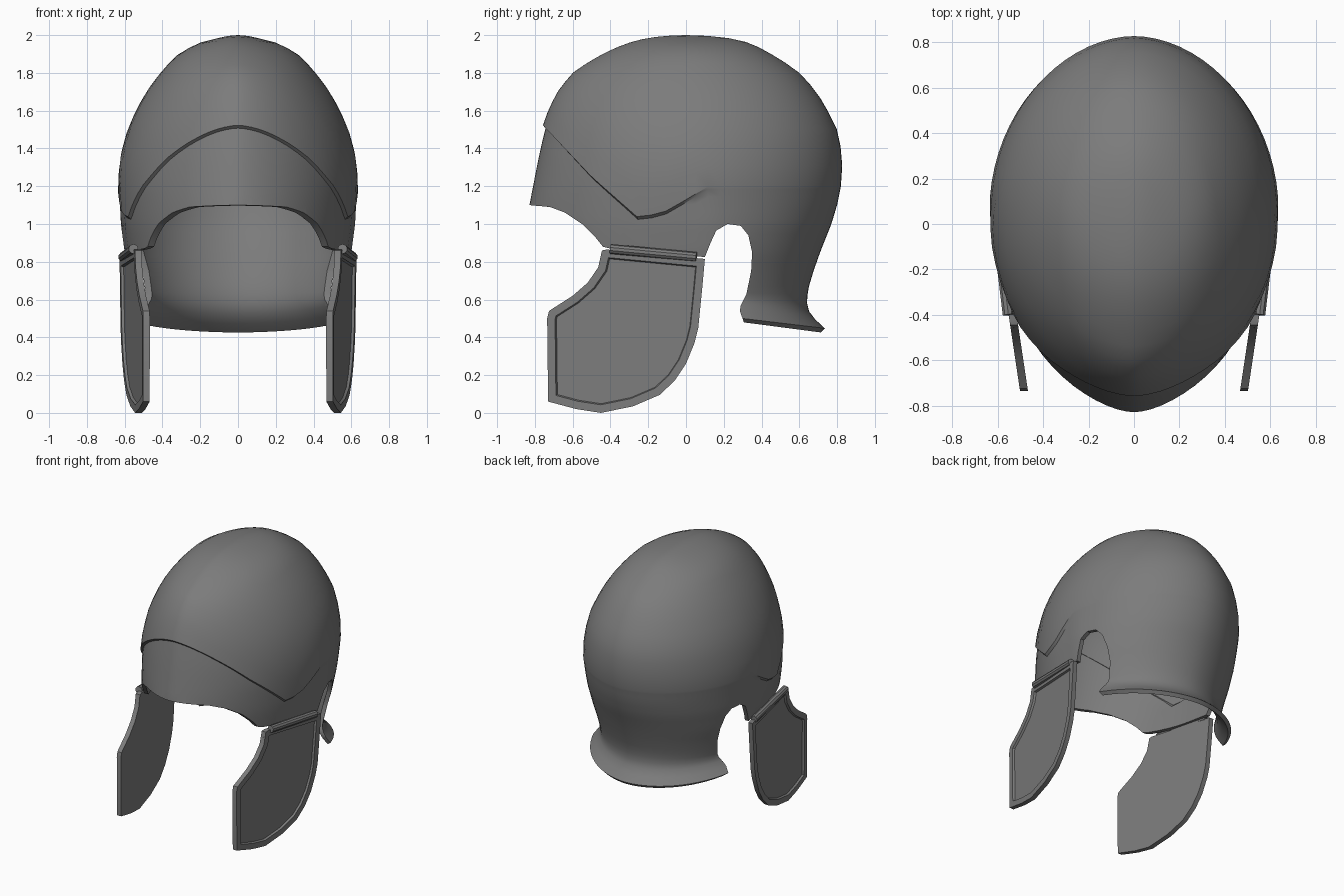
import bpy, bmesh, math
from mathutils import Vector

if "Cube" in bpy.data.objects:
    bpy.data.objects.remove(bpy.data.objects["Cube"])

steel = bpy.data.materials.new("dark steel")
steel.diffuse_color = (0.2, 0.2, 0.2, 1)
steel.use_nodes = True
steel.node_tree.nodes["Principled BSDF"].inputs["Base Color"].default_value = steel.diffuse_color


def interp(table, v, col=1):
    if v <= table[0][0]:
        return table[0][col]
    for a, b in zip(table, table[1:]):
        if v <= b[0]:
            return a[col] + (b[col] - a[col]) * (v - a[0]) / (b[0] - a[0])
    return table[-1][col]


def make(name, bm):
    me = bpy.data.meshes.new(name)
    bm.to_mesh(me)
    bm.free()
    ob = bpy.data.objects.new(name, me)
    bpy.context.collection.objects.link(ob)
    me.materials.append(steel)
    return ob


def select(ob):
    bpy.ops.object.select_all(action='DESELECT')
    ob.select_set(True)
    bpy.context.view_layer.objects.active = ob


def apply_all(ob):
    select(ob)
    for m in list(ob.modifiers):
        bpy.ops.object.modifier_apply(modifier=m.name)


def prism(pts, xfun, depth):
    """Side-view outline (y, z) extruded inwards along x."""
    bm = bmesh.new()
    outer = [bm.verts.new((xfun(y), y, z)) for y, z in pts]
    inner = [bm.verts.new((xfun(y) - depth, y, z)) for y, z in pts]
    face = bm.faces.new(outer)
    bm.faces.new(inner[::-1])
    n = len(pts)
    for i in range(n):
        j = (i + 1) % n
        bm.faces.new((outer[i], inner[i], inner[j], outer[j]))
    bmesh.ops.recalc_face_normals(bm, faces=bm.faces)
    return bm, face


# Horizontal sections: height, front y, back y, half width
SEC = [(2.0, 0, 0, 0), (1.985, -.20, .22, .10), (1.96, -.30, .33, .20),
       (1.9, -.44, .45, .315), (1.8, -.60, .60, .41), (1.7, -.68, .69, .485),
       (1.6, -.73, .75, .54), (1.5, -.765, .80, .585), (1.35, -.80, .83, .625),
       (1.2, -.83, .82, .637), (1.1, -.85, .80, .63), (1.0, -.86, .77, .625),
       (.85, -.86, .71, .605), (.75, -.86, .675, .58), (.65, -.86, .645, .56),
       (.58, -.86, .64, .55), (.54, -.86, .655, .56), (.51, -.86, .685, .58),
       (.47, -.86, .735, .61)]
SEC = [(math.sqrt(2 - z), f, b, w) for z, f, b, w in SEC]
# Brow ridge height as seen from the side
RIDGE = [(-.76, 1.525), (-.5, 1.25), (-.25, 1.03), (-.1, 1.07), (.12, 1.2)]


def point(t, z, scale=1.0):
    d = math.sqrt(max(0, 2 - z))
    f, b, w = (interp(SEC, d, k) for k in (1, 2, 3))
    c = .05 * w / .635
    s, co = math.sin(t), math.cos(t)
    x = math.copysign(abs(s) ** (1.2 if co > 0 else 1.06), s) * w
    y = c + (f - c) * co if co > 0 else c - (b - c) * co
    dip = min(1, max(0, (.65 - z) / .1))          # neck rim slopes down backwards
    return Vector((x * scale, y * scale, z + dip * (.55 - y) * .12))


# Helmet shell: dome rows, stepped brow ridge, band and neck rows
N, DOME, LOW = 72, 14, 18
bm = bmesh.new()
top = bm.verts.new((0, 0, 2))
cols = []
for i in range(N):
    t = 2 * math.pi * i / N
    zr = 1.2
    for _ in range(12):
        zr = interp(RIDGE, point(t, zr).y)
    fade = min(1, max(0, (.14 - point(t, zr).y) / .14))
    scale = 1 - .025 * fade
    col = [point(t, 2 - (2 - zr) * (k / DOME) ** 2) for k in range(1, DOME + 1)]
    z0 = zr - .015
    col += [point(t, z0 + (.47 - z0) * k / LOW, scale) for k in range(LOW + 1)]
    cols.append([bm.verts.new(p) for p in col])
for i in range(N):
    a, b = cols[i], cols[(i + 1) % N]
    bm.faces.new((top, a[0], b[0]))
    for k in range(len(a) - 1):
        bm.faces.new((a[k], a[k + 1], b[k + 1], b[k]))
bm.normal_update()
if top.link_faces[0].normal.z < 0:
    bmesh.ops.reverse_faces(bm, faces=bm.faces)
helmet = make("helmet_shell", bm)
sol = helmet.modifiers.new("thickness", 'SOLIDIFY')
sol.thickness = .03
sol.offset = -1

# Cutter for face opening and ear notches
CUT = [(-1.1, 1.1), (-.83, 1.1), (-.72, 1.09), (-.64, 1.06), (-.55, 1.0), (-.48, .93),
       (-.44, .88), (-.4, .87), (.1, .825), (.13, .9), (.16, .965), (.22, 1.0),
       (.29, .99), (.33, .94), (.35, .85), (.345, .75), (.32, .63), (.29, .57),
       (.285, .54), (.31, .47), (.31, .25), (-1.1, .25)]
cutter = make("opening_cutter", prism(CUT, lambda y: 1, 2)[0])
cutter.hide_render = True
boo = helmet.modifiers.new("opening", 'BOOLEAN')
boo.operation = 'DIFFERENCE'
boo.solver = 'EXACT'
boo.object = cutter
apply_all(helmet)
bpy.data.objects.remove(cutter)

# Cheek guards with raised rim
CHEEK = [(-.445, .86), (-.42, .865), (.1, .815), (.085, .65), (.065, .45), (.045, .37),
         (0, .26), (-.06, .17), (-.14, .095), (-.28, .035), (-.45, 0), (-.58, .02),
         (-.73, .06), (-.735, .5), (-.725, .54), (-.6, .62), (-.52, .69), (-.465, .77)]
bm, face = prism(CHEEK, lambda y: .612 + .15 * y, .035)
bmesh.ops.inset_region(bm, faces=[face], thickness=.042, use_even_offset=True)
bmesh.ops.inset_region(bm, faces=[face], thickness=.006, depth=-.014, use_even_offset=True)
cheek = make("cheek_guards", bm)

# Hinge barrels
a, b = Vector((.553, -.4, .868)), Vector((.608, .055, .825))
bm = bmesh.new()
bmesh.ops.create_cone(bm, cap_ends=True, segments=10, radius1=.026, radius2=.026,
                      depth=(b - a).length)
bm.transform((b - a).to_track_quat('Z', 'Y').to_matrix().to_4x4())
bmesh.ops.translate(bm, verts=bm.verts, vec=(a + b) / 2)
hinge = make("hinges", bm)

for ob in (cheek, hinge):
    m = ob.modifiers.new("mirror", 'MIRROR')
    m.use_axis = (True, False, False)
    apply_all(ob)
for ob in (helmet, cheek, hinge):
    select(ob)
    bpy.ops.object.shade_smooth_by_angle(angle=math.radians(30))
